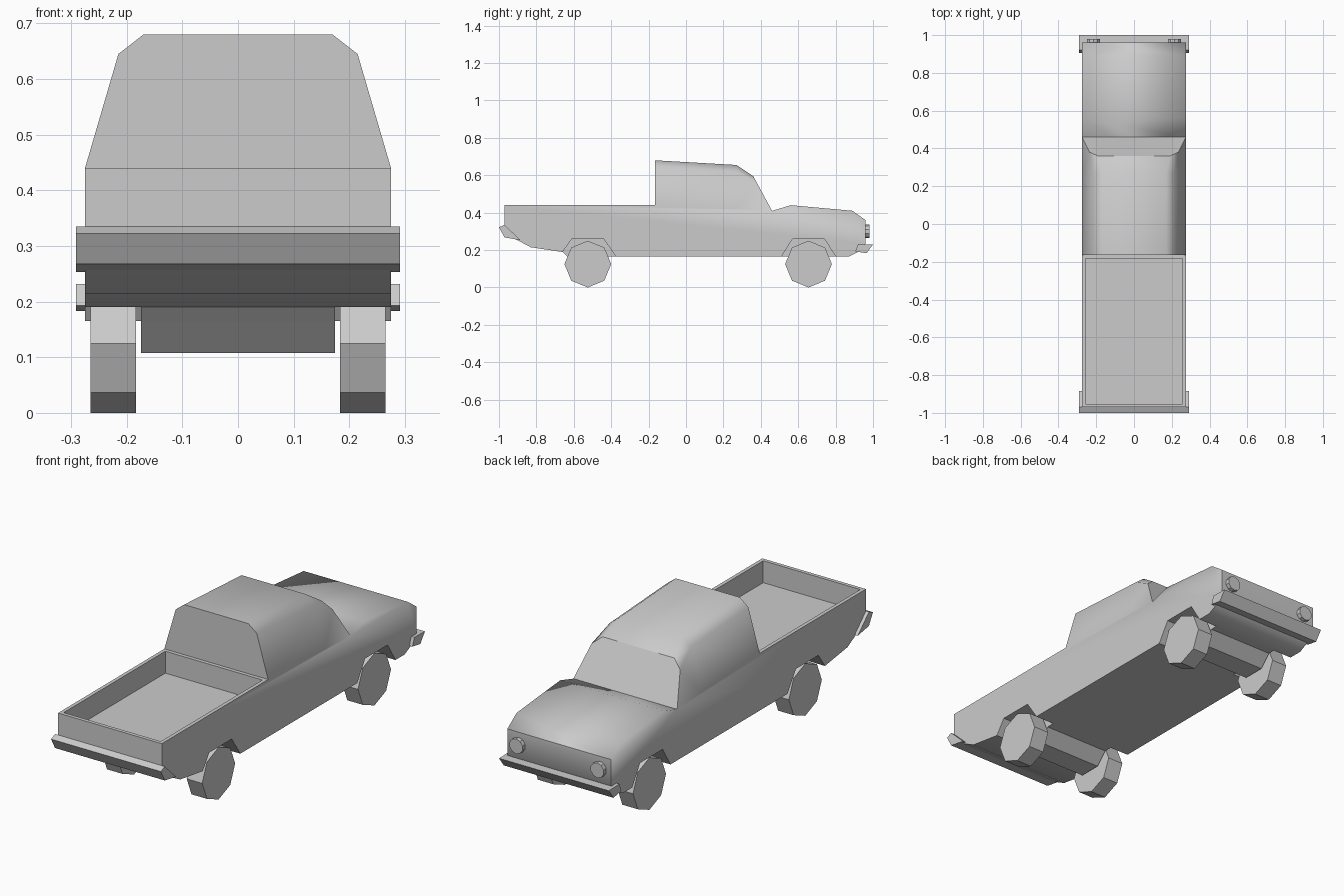
import bpy, bmesh, math

if "Cube" in bpy.data.objects:
    bpy.data.objects.remove(bpy.data.objects["Cube"])

W = 0.275                      # half width of the body
REAR, FRONT = -0.525, 0.655    # axle positions along y


def finish(bm, name):
    bmesh.ops.remove_doubles(bm, verts=bm.verts, dist=1e-4)
    bmesh.ops.recalc_face_normals(bm, faces=bm.faces)
    me = bpy.data.meshes.new(name)
    bm.to_mesh(me)
    bm.free()
    ob = bpy.data.objects.new(name, me)
    bpy.context.collection.objects.link(ob)
    return ob


def prism(name, pts, x0, x1):
    """Extrude a (y, z) outline between two x positions."""
    bm = bmesh.new()
    a = [bm.verts.new((x0, y, z)) for y, z in pts]
    b = [bm.verts.new((x1, y, z)) for y, z in pts]
    bm.faces.new(a)
    bm.faces.new(b[::-1])
    for i in range(len(pts)):
        j = (i + 1) % len(pts)
        bm.faces.new((a[i], a[j], b[j], b[i]))
    return finish(bm, name)


def cylinder(name, x, y, z, r, depth, sides, axis):
    rot = (0, math.pi / 2, 0) if axis == 'X' else (math.pi / 2, 0, 0)
    bpy.ops.mesh.primitive_cylinder_add(vertices=sides, radius=r, depth=depth,
                                        location=(x, y, z), rotation=rot)
    bpy.context.object.name = name


# Body side outline (y, z): belt line, hood, nose, underside with arches, tail
belt = [(-0.165, 0.44), (0.27, 0.42), (0.46, 0.41)]
hood = [(0.56, 0.44), (0.89, 0.41), (0.96, 0.36)]
nose = [(0.96, 0.235), (0.92, 0.19), (0.87, 0.165)]
arch_f = [(0.80, 0.165), (0.74, 0.26), (0.57, 0.26), (0.51, 0.165)]
arch_r = [(-0.375, 0.165), (-0.44, 0.26), (-0.61, 0.26), (-0.66, 0.19)]
tail = [(-0.83, 0.215), (-0.97, 0.29), (-0.97, 0.44)]
outline = belt + hood + nose + arch_f + arch_r + tail

# Cab half sections (x, y, z): shoulder and roof edge at back, header, windshield
cab = [[(0.215, -0.165, 0.645), (0.17, -0.165, 0.68)],
       [(0.215, 0.27, 0.62), (0.17, 0.27, 0.655)],
       [(0.235, 0.38, 0.558), (0.19, 0.36, 0.595)]]

bm = bmesh.new()
sides = []
for s in (1, -1):
    ring = [bm.verts.new((s * W, y, z)) for y, z in outline]
    bm.faces.new(ring)
    sec = [[ring[i]] + [bm.verts.new((s * x, y, z)) for x, y, z in cab[i]]
           for i in range(3)]
    for i in range(2):
        for k in range(2):
            bm.faces.new((sec[i][k], sec[i + 1][k], sec[i + 1][k + 1], sec[i][k + 1]))
    sides.append((ring, sec))
(ra, sa), (rb, sb) = sides
n = len(outline)
for i in range(2, n):          # strips across the body, last one is the bed top
    j = (i + 1) % n
    bed = bm.faces.new((ra[i], ra[j], rb[j], rb[i]))
for i in range(2):             # roof and header
    bm.faces.new((sa[i][2], sa[i + 1][2], sb[i + 1][2], sb[i][2]))
bm.faces.new(sa[0] + sb[0][::-1])              # cab back
windshield = bm.faces.new(sa[2] + sb[2][::-1])
bmesh.ops.recalc_face_normals(bm, faces=bm.faces)
# Open bed: inset the rim, then sink the floor
bmesh.ops.inset_region(bm, faces=[bed], thickness=0.025)
ret = bmesh.ops.extrude_face_region(bm, geom=[bed])
bmesh.ops.translate(bm, vec=(0, 0, -0.105),
                    verts=[v for v in ret['geom'] if isinstance(v, bmesh.types.BMVert)])
if bed.is_valid:
    bmesh.ops.delete(bm, geom=[bed], context='FACES_ONLY')
# Smooth shading, rounded along the hood sides, crisp elsewhere
for f in bm.faces:
    f.smooth = True
for e in bm.edges:
    on_hood = all(abs(abs(v.co.x) - W) < 1e-3 and v.co.y > 0.45 and v.co.z > 0.35
                  for v in e.verts) and abs(e.verts[0].co.x - e.verts[1].co.x) < 0.01
    e.smooth = on_hood or e.calc_face_angle(0) < math.radians(45)
for e in windshield.edges:
    e.smooth = False
finish(bm, "truck_body")

# Axle housings filling the middle of each arch
for name, c, arch in (("front", FRONT, arch_f), ("rear", REAR, arch_r)):
    prism(name + "_axle_housing",
          arch + [(c - 0.055, 0.108), (c + 0.055, 0.108)] if name == "rear_" else
          [arch[0], arch[1], arch[2], arch[3], (c - 0.11, 0.165),
           (c - 0.055, 0.108), (c + 0.055, 0.108), (c + 0.11, 0.165)],
          -0.174, 0.174)

# Bumpers wrapping the corners
prism("rear_bumper", [(-0.97, 0.335), (-1.0, 0.322), (-0.97, 0.268), (-0.885, 0.253)],
      -0.291, 0.291)
prism("front_bumper", [(0.92, 0.232), (1.0, 0.23), (0.965, 0.183), (0.905, 0.193)],
      -0.291, 0.291)

# Eight-sided wheels and round headlights
for s, side in ((1, "right"), (-1, "left")):
    for c, end in ((FRONT, "front"), (REAR, "rear")):
        cylinder(f"{end}_{side}_wheel", s * 0.224, c, 0.125, 0.125, 0.082, 8, 'X')
    cylinder(f"{side}_headlight", s * 0.215, 0.965, 0.30, 0.036, 0.03, 10, 'Y')
